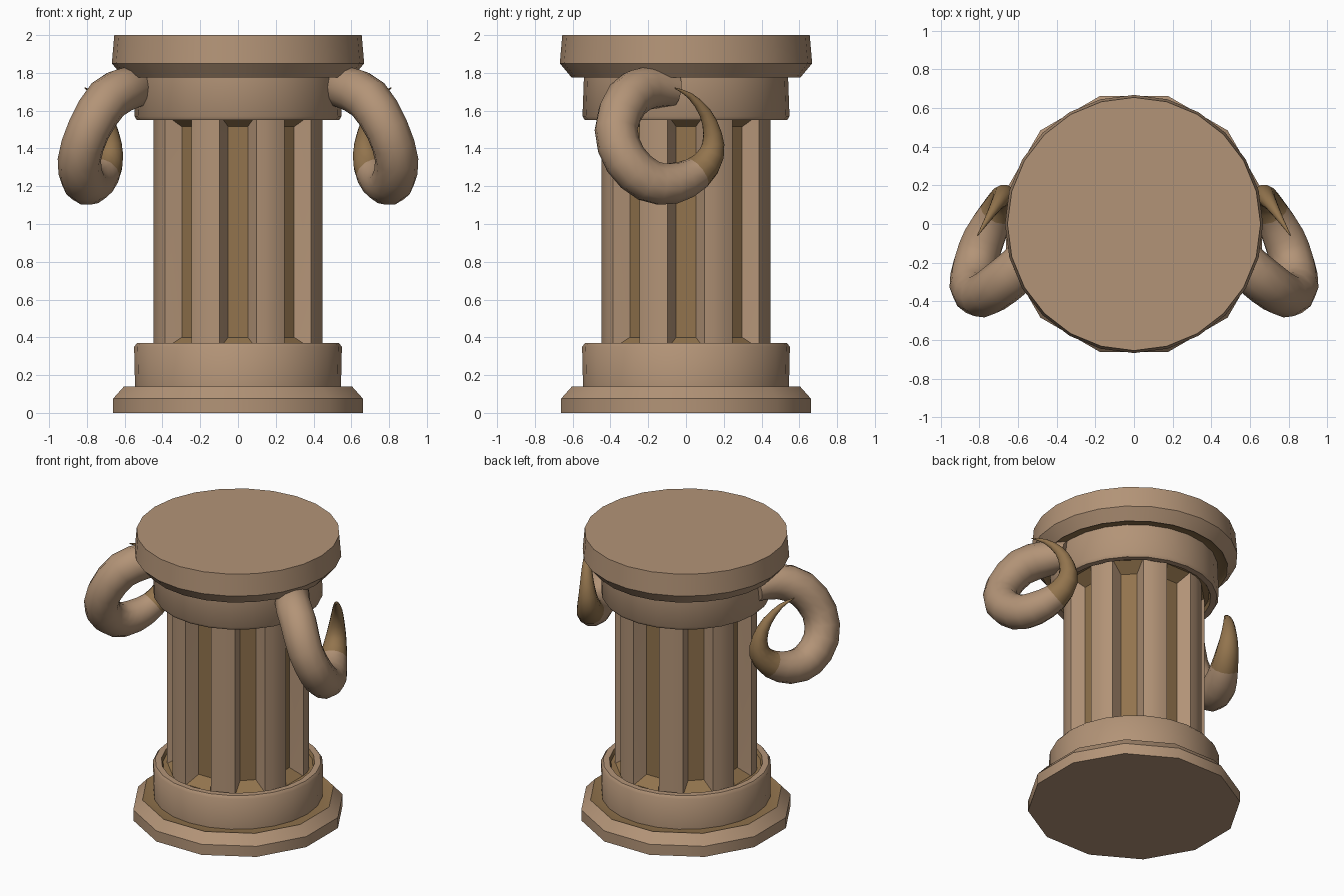
import bpy, bmesh, math
from mathutils import Vector

if "Cube" in bpy.data.objects:
    bpy.data.objects.remove(bpy.data.objects["Cube"])


def material(name, rgb):
    m = bpy.data.materials.new(name)
    m.diffuse_color = (*rgb, 1)
    m.use_nodes = True
    m.node_tree.nodes["Principled BSDF"].inputs["Base Color"].default_value = m.diffuse_color
    return m


MATS = [material("tan stone", (0.45, 0.295, 0.185)),
        material("shadow brown", (0.29, 0.175, 0.075))]


def finish(bm, name, angle=40):
    bmesh.ops.recalc_face_normals(bm, faces=bm.faces)
    me = bpy.data.meshes.new(name)
    bm.to_mesh(me)
    bm.free()
    for m in MATS:
        me.materials.append(m)
    ob = bpy.data.objects.new(name, me)
    bpy.context.collection.objects.link(ob)
    bpy.ops.object.select_all(action='DESELECT')
    ob.select_set(True)
    bpy.context.view_layer.objects.active = ob
    bpy.ops.object.shade_smooth_by_angle(angle=math.radians(angle))
    return ob


def loft(rings, colour, caps=(None, None)):
    """Skin a list of point rings; colour(i, j) gives the material of each quad."""
    bm = bmesh.new()
    rows = [[bm.verts.new(p) for p in r] for r in rings]
    n = len(rows[0])
    for i in range(len(rows) - 1):
        for j in range(n):
            k = (j + 1) % n
            f = bm.faces.new((rows[i][j], rows[i][k], rows[i + 1][k], rows[i + 1][j]))
            f.material_index = colour(i, j)
    for row, c in zip((rows[0], rows[-1]), caps):
        if c is not None:
            bm.faces.new(row).material_index = c
    return bm


def lathe(name, profile, sides, brown=(), offset=0.0, caps=(None, None)):
    rings = [[(r * math.cos(a), r * math.sin(a), z)
              for a in (2 * math.pi * (j + offset) / sides for j in range(sides))]
             for r, z in profile]
    return finish(loft(rings, lambda i, j: int(i in brown), caps), name)


# Base: 12-sided plinth with a recessed brown step, then a lipped ring
lathe("plinth", [(0.685, 0), (0.685, 0.075), (0.625, 0.14), (0.61, 0.135), (0.50, 0.135)],
      12, brown=(2, 3), offset=0.5, caps=(0, None))
lathe("base_ring", [(0.545, 0.13), (0.55, 0.35), (0.535, 0.37), (0.495, 0.37),
                    (0.485, 0.345), (0.40, 0.345)], 24, brown=(3, 4))

# Capital: the same parts turned over, with a rounder slab
lathe("capital_ring", [(0.54, 1.79), (0.548, 1.57), (0.535, 1.55), (0.495, 1.55),
                       (0.485, 1.575), (0.40, 1.575)], 24, brown=(3, 4))
lathe("capital_slab", [(0.50, 1.785), (0.59, 1.785), (0.605, 1.775), (0.668, 1.85), (0.655, 2.0)],
      24, brown=(0, 1), caps=(None, 0))

# Shaft: eight flutes with brown floors that ramp out at both ends
R, FLOOR = 0.457, 0.372


def shaft_ring(z, open_flute):
    pts = []
    for k in range(8):
        floor = (8, FLOOR) if open_flute else (12, R - 0.003)
        for a, r in ((-floor[0], floor[1]), (floor[0], floor[1]),
                     (12.5, R), (19, R + 0.006), (26, R + 0.006), (32.5, R)):
            t = math.radians(a + 45 * k)
            pts.append((r * math.cos(t), r * math.sin(t), z))
    return pts


finish(loft([shaft_ring(0.345, False), shaft_ring(0.40, True),
             shaft_ring(1.515, True), shaft_ring(1.575, False)],
            lambda i, j: int(j % 6 == 0)), "fluted_shaft", 30)

# Horns: tapering curled tubes (x, y, z, radius), tips brown
PATH = [(0.50, -0.06, 1.71, 0.09), (0.57, -0.20, 1.72, 0.115), (0.69, -0.31, 1.66, 0.12),
        (0.79, -0.37, 1.50, 0.115), (0.84, -0.32, 1.34, 0.115), (0.82, -0.20, 1.23, 0.115),
        (0.775, -0.07, 1.215, 0.11), (0.71, 0.06, 1.27, 0.09), (0.675, 0.135, 1.37, 0.07),
        (0.68, 0.14, 1.48, 0.05), (0.71, 0.10, 1.59, 0.033), (0.76, 0.02, 1.68, 0.016),
        (0.81, -0.06, 1.72, 0.003)]


def smooth_path(points):
    """Catmull-Rom midpoints between the path points."""
    p = [Vector(q) for q in points]
    out = []
    for i in range(len(p) - 1):
        a, d = p[max(i - 1, 0)], p[min(i + 2, len(p) - 1)]
        out += [p[i], (9 * (p[i] + p[i + 1]) - a - d) / 16]
    return out + [p[-1]]


def horn(name, side):
    pts = smooth_path(PATH)
    rings, normal = [], Vector((1, 0, 0))
    for i, q in enumerate(pts):
        tangent = (pts[min(i + 1, len(pts) - 1)].xyz - pts[max(i - 1, 0)].xyz).normalized()
        normal = (normal - tangent * normal.dot(tangent)).normalized()
        other = tangent.cross(normal)
        ring = []
        for j in range(12):
            a = 2 * math.pi * j / 12
            v = q.xyz + (normal * math.cos(a) + other * math.sin(a)) * q.w
            ring.append((v.x * side, v.y, v.z))
        rings.append(ring)
    finish(loft(rings, lambda i, j: int(i >= 14), (0, 1)), name, 50)


horn("right_horn", 1)
horn("left_horn", -1)
